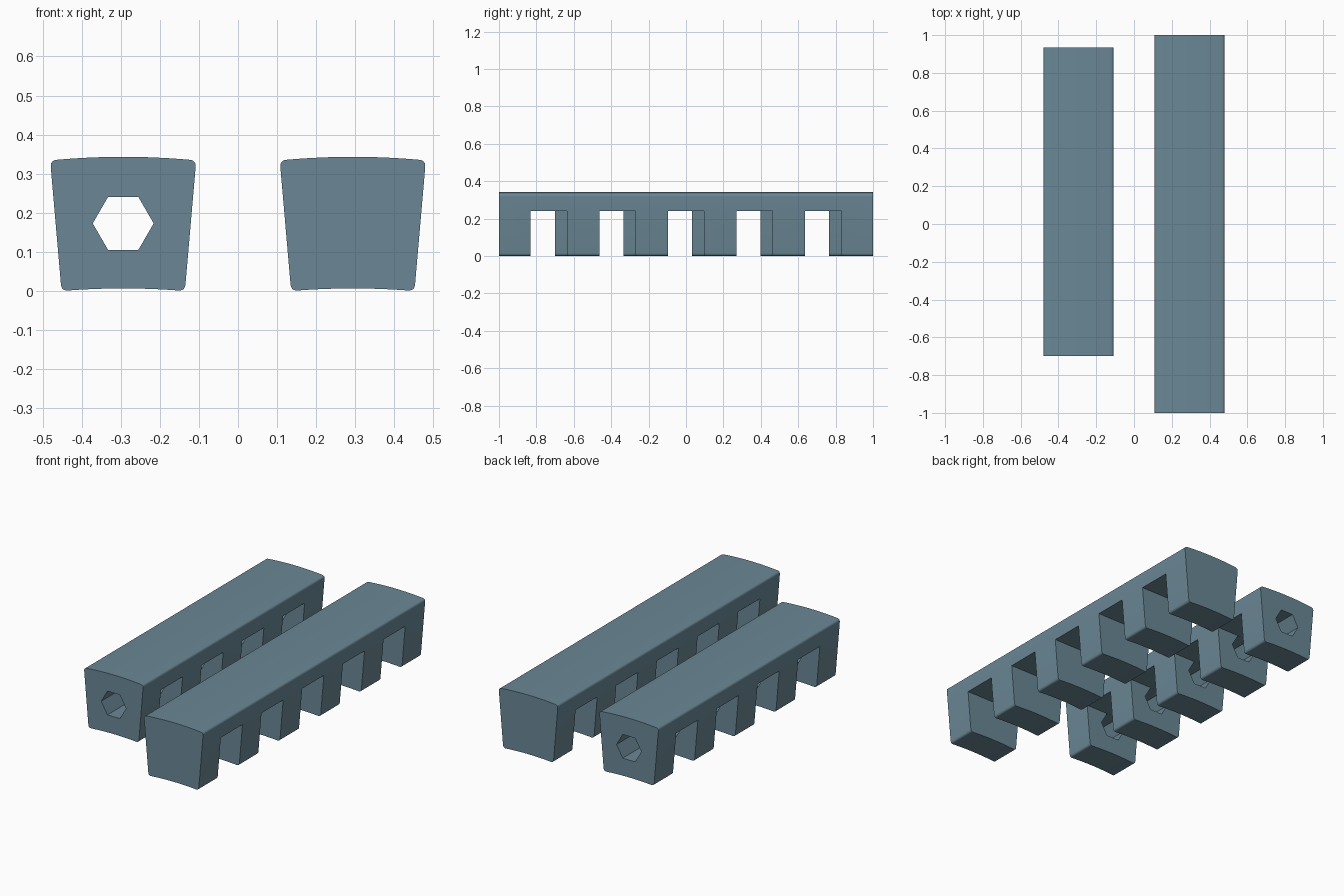
import bpy, bmesh, math
from mathutils import Vector

if "Cube" in bpy.data.objects:
    bpy.data.objects.remove(bpy.data.objects["Cube"])

PITCH, SLOT, TOOTH, SLOT_TOP = 0.3663, 0.195, 0.1713, 0.2405
CURVE = 1.9  # radius of the gently bowed top and bottom

mat = bpy.data.materials.new("slate_blue")
mat.diffuse_color = (0.145, 0.245, 0.305, 1)
mat.use_nodes = True
mat.node_tree.nodes["Principled BSDF"].inputs["Base Color"].default_value = mat.diffuse_color


def arc(x, crown):
    return crown - x * x / (2 * CURVE)


def round_corner(corner, a, b, size=0.017, steps=6):
    """Points of a soft corner, running from the side of a to the side of b."""
    c = Vector(corner)
    p = c + (Vector(a) - c).normalized() * size
    q = c + (Vector(b) - c).normalized() * size
    return [p * (1 - t) ** 2 + c * 2 * t * (1 - t) + q * t * t
            for t in (i / steps for i in range(steps + 1))]


def bar_profile():
    """Tapered section, bowed top and hollowed bottom, going anticlockwise."""
    bx, tx = 0.158, 0.187
    bot, top = (bx, arc(bx, 0.006)), (tx, arc(tx, 0.343))
    right = round_corner(bot, (bx - 0.02, arc(bx - 0.02, 0.006)), top)
    right += round_corner(top, bot, (tx - 0.02, arc(tx - 0.02, 0.343)))
    xs = [0.168 * (1 - i / 8) for i in range(1, 8)]
    right += [Vector((x, arc(x, 0.343))) for x in xs]
    xs = [0.138 * i / 8 for i in range(1, 8)]
    right = [Vector((x, arc(x, 0.006))) for x in xs] + right
    left = [Vector((-p.x, p.y)) for p in reversed(right)]
    return ([Vector((0, 0.006))] + right + [Vector((0, 0.343))] + left)


def prism(name, profile, x, y0, y1):
    """Extrude an x-z profile along y."""
    bm = bmesh.new()
    face = bm.faces.new([bm.verts.new((x + p[0], y0, p[1])) for p in profile])
    ext = bmesh.ops.extrude_face_region(bm, geom=[face])["geom"]
    bmesh.ops.translate(bm, vec=(0, y1 - y0, 0),
                        verts=[v for v in ext if isinstance(v, bmesh.types.BMVert)])
    bmesh.ops.recalc_face_normals(bm, faces=bm.faces)
    mesh = bpy.data.meshes.new(name)
    bm.to_mesh(mesh)
    bm.free()
    ob = bpy.data.objects.new(name, mesh)
    bpy.context.collection.objects.link(ob)
    return ob


def cut(target, cutter):
    mod = target.modifiers.new("cut", "BOOLEAN")
    mod.operation, mod.solver, mod.object = "DIFFERENCE", "EXACT", cutter
    bpy.context.view_layer.objects.active = target
    bpy.ops.object.modifier_apply(modifier=mod.name)
    bpy.data.objects.remove(cutter)


def notched_bar(name, x, y0, y1, slots, bore=False):
    bar = prism(name, bar_profile(), x, y0, y1)
    # Hexagonal bore along the whole bar
    if bore:
        hexagon = [(0.078 * math.cos(i * math.pi / 3),
                    0.1725 + 0.078 * math.sin(i * math.pi / 3)) for i in range(6)]
        cut(bar, prism("bore_cutter", hexagon, x, y0 - 0.1, y1 + 0.1))
    # Evenly spaced notches open to the bottom
    box = [(-0.3, -0.1), (0.3, -0.1), (0.3, SLOT_TOP), (-0.3, SLOT_TOP)]
    for i in range(slots):
        yc = (y0 + y1) / 2 + (i - (slots - 1) / 2) * PITCH
        cut(bar, prism("slot_cutter", box, x, yc - SLOT / 2, yc + SLOT / 2))
    bar.data.materials.clear()
    bar.data.materials.append(mat)
    bpy.ops.object.select_all(action="DESELECT")
    bar.select_set(True)
    bpy.context.view_layer.objects.active = bar
    bpy.ops.object.shade_smooth_by_angle(angle=math.radians(30))


notched_bar("long_solid_bar", 0.294, -1.0, 1.0, 5)
notched_bar("short_bored_bar", -0.294, -0.70, 0.934, 4, bore=True)
